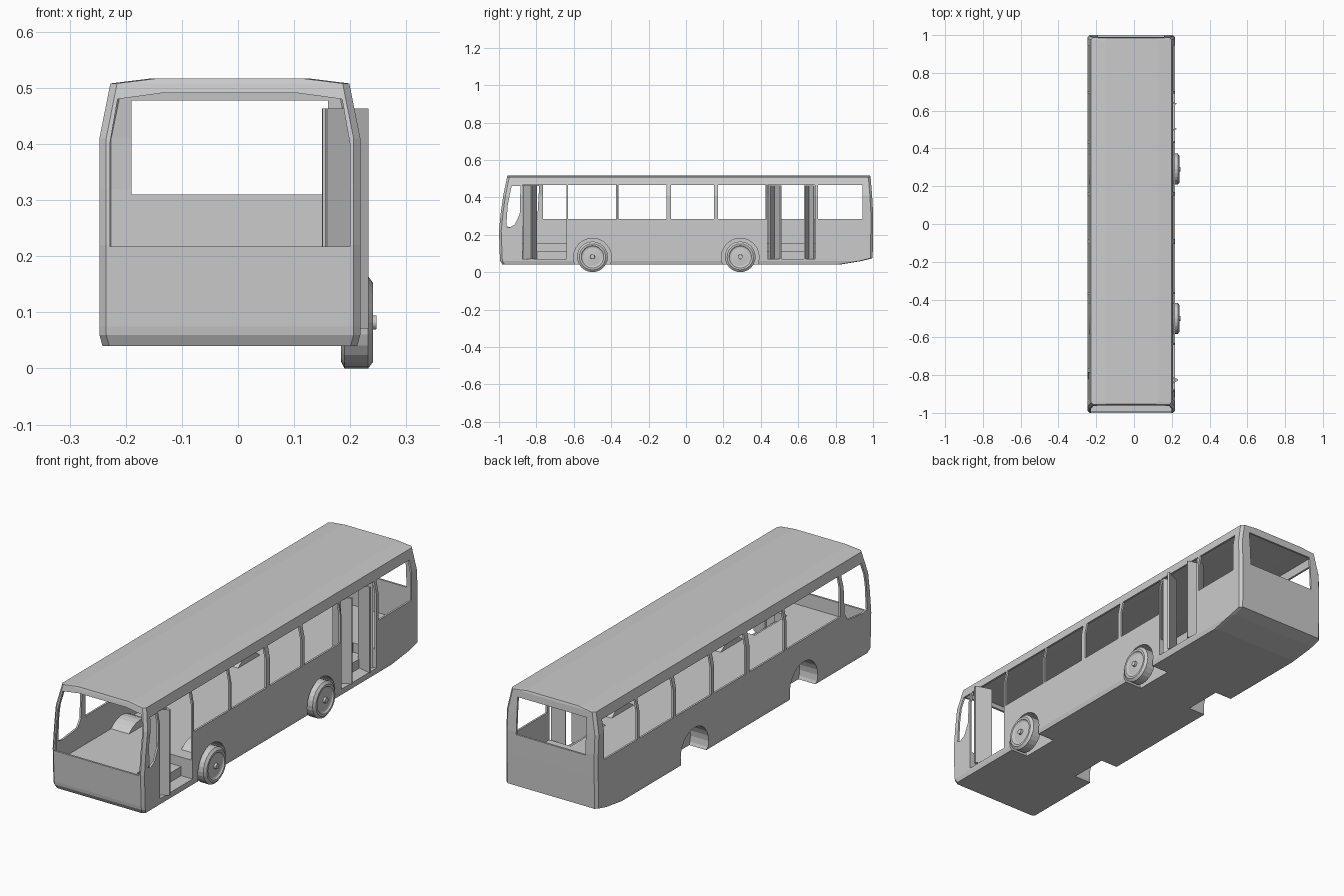
import bpy, bmesh, math

if "Cube" in bpy.data.objects:
    bpy.data.objects.remove(bpy.data.objects["Cube"])

CX = -0.0145            # centre line of the body (wheels stick out on the right only)
WHEELS_Y = (-0.5, 0.29)
WHEEL_Z = 0.082


def to_object(name, bm):
    bmesh.ops.recalc_face_normals(bm, faces=bm.faces)
    me = bpy.data.meshes.new(name)
    bm.to_mesh(me)
    bm.free()
    ob = bpy.data.objects.new(name, me)
    bpy.context.collection.objects.link(ob)
    return ob


def loft(bm, rings):
    """Skin a list of closed rings and cap both ends."""
    vs = [[bm.verts.new(p) for p in r] for r in rings]
    n = len(vs[0])
    for a, b in zip(vs, vs[1:]):
        for i in range(n):
            bm.faces.new((a[i], a[(i + 1) % n], b[(i + 1) % n], b[i]))
    bm.faces.new(vs[0][::-1])
    bm.faces.new(vs[-1])


def prism(bm, pts, axis, a, b):
    """Extrude a 2D outline along an axis from a to b."""
    place = {'x': lambda u, v, d: (d, u, v),
             'y': lambda u, v, d: (u, d, v),
             'z': lambda u, v, d: (u, v, d)}[axis]
    loft(bm, [[place(u, v, d) for u, v in pts] for d in (a, b)])


def rect(u0, u1, v0, v1):
    return [(u0, v0), (u1, v0), (u1, v1), (u0, v1)]


def circle(y, z, r, n=24):
    return [(y + r * math.cos(2 * math.pi * i / n), z + r * math.sin(2 * math.pi * i / n)) for i in range(n)]


def cutter(name, prisms):
    bm = bmesh.new()
    for p in prisms:
        prism(bm, *p)
    return to_object(name, bm)


def cut(target, tool):
    """Subtract tool from target, then discard the tool."""
    m = target.modifiers.new("cut", 'BOOLEAN')
    m.operation, m.solver, m.object = 'DIFFERENCE', 'EXACT', tool
    bpy.context.view_layer.objects.active = target
    bpy.ops.object.modifier_apply(modifier=m.name)
    bpy.data.objects.remove(tool)


def hull(name, levels, t=0.0):
    """Stack of chamfered plan outlines: (z, half width, front y, rear y)."""
    bm = bmesh.new()
    rings = []
    c = 0.012
    for z, w, f, r in levels:
        w, f, r = w - t, f + t, r - t
        xy = [(-w, f + c), (-w + c, f), (w - c, f), (w, f + c),
              (w, r - c), (w - c, r), (-w + c, r), (-w, r - c)]
        rings.append([(CX + x, y, z) for x, y in xy])
    loft(bm, rings)
    return to_object(name, bm)


# Body shell
upper = [(0.22, .2325, -1.0, 1.0), (0.32, .2325, -.99, 1.0), (0.41, .2325, -.977, .995)]
body = hull("bus_body", [(0.04, .227, -.982, .82), (0.06, .2325, -.993, .94), (0.075, .2325, -.995, .998)]
            + upper + [(0.508, .213, -.957, .987), (0.517, .14, -.954, .984)])

# Passenger cabin, keeping wheel housings standing above the floor
cabin = hull("cabin_cutter", [(0.155, .2325, -.998, 1.0)] + upper
             + [(0.5, .214, -.957, .987), (0.508, .14, -.954, .984)], 0.009)
R, L = CX + .2325, CX - .2325
sides = [(R - .1, R + .1), (L - .1, L + .1)]
cut(cabin, cutter("housing_cutter", [(circle(y, .08, .109), 'x', a, b)
                                     for y in WHEELS_Y for a, b in sides]))
cut(body, cabin)

# Wheel wells
cut(body, cutter("well_cutter", [(circle(y, .08, .101), 'x', *s) for y in WHEELS_Y
                                 for s in ((R - .092, R + .1), (L - .1, L + .092))]))

# Side windows
right = [(-.63, -.37), (-.36, -.105), (-.08, .15), (.17, .43), (.705, .945)]
left = [(-.765, -.375), (-.36, -.105), (-.08, .15), (.17, .425), (.445, .69), (.705, .945)]
front_right = [(-.961, .245), (-.945, .238), (-.915, .255), (-.889, .31), (-.885, .462), (-.932, .462), (-.953, .36)]
front_left = [(-.961, .245), (-.93, .238), (-.82, .25), (-.795, .285), (-.785, .462), (-.932, .462), (-.953, .36)]
cut(body, cutter("side_window_cutter",
                 [(rect(a, b, .283, .465), 'x', .14, .3) for a, b in right]
                 + [(rect(a, b, .283, .465), 'x', -.3, -.17) for a, b in left]
                 + [(front_right, 'x', .14, .3), (front_left, 'x', -.3, -.17)]))

# Windscreen and rear window
half = [(.214, .217), (.214, .4), (.2, .48), (.12, .491)]
screen = [(CX + x, z) for x, z in half] + [(CX - x, z) for x, z in reversed(half)]
cut(body, cutter("screen_cutter", [(screen, 'y', -1.1, -.93),
                                   (rect(-.19, .16, .31, .478), 'y', .95, 1.1)]))

# Doorways with two steps up to the floor
stairs = [(.3, .07), (.3, .465), (.1, .465), (.1, .112), (.16, .112), (.16, .07)]
cut(body, cutter("doorway_cutter", [(stairs, 'y', -.875, -.64), (stairs, 'y', .437, .69)]))


# Folded door leaves
def door(name, path):
    bm = bmesh.new()
    for (x0, y0), (x1, y1) in zip(path, path[1:]):
        d = math.hypot(x1 - x0, y1 - y0)
        nx, ny = -(y1 - y0) / d * .004, (x1 - x0) / d * .004
        prism(bm, [(x0 - nx, y0 - ny), (x1 - nx, y1 - ny), (x1 + nx, y1 + ny), (x0 + nx, y0 + ny)], 'z', .071, .463)
    return to_object(name, bm)


door("front_door", [(.157, -.868), (.231, -.825), (.157, -.8)])
door("rear_door_front_leaf", [(.205, .445), (.152, .472), (.224, .506)])
door("rear_door_back_leaf", [(.224, .636), (.152, .655), (.205, .684)])

# Wheels, turned from a profile of (x, radius)
profile = [(.184, .05), (.184, .07), (.190, .082), (.232, .082), (.241, .07), (.241, .06),
           (.236, .056), (.234, .05), (.237, .013), (.247, .012)]
for label, y in zip(("front_wheel", "rear_wheel"), WHEELS_Y):
    bm = bmesh.new()
    loft(bm, [[(x, u, v) for u, v in circle(y, WHEEL_Z, r)] for x, r in profile])
    to_object(label, bm)
